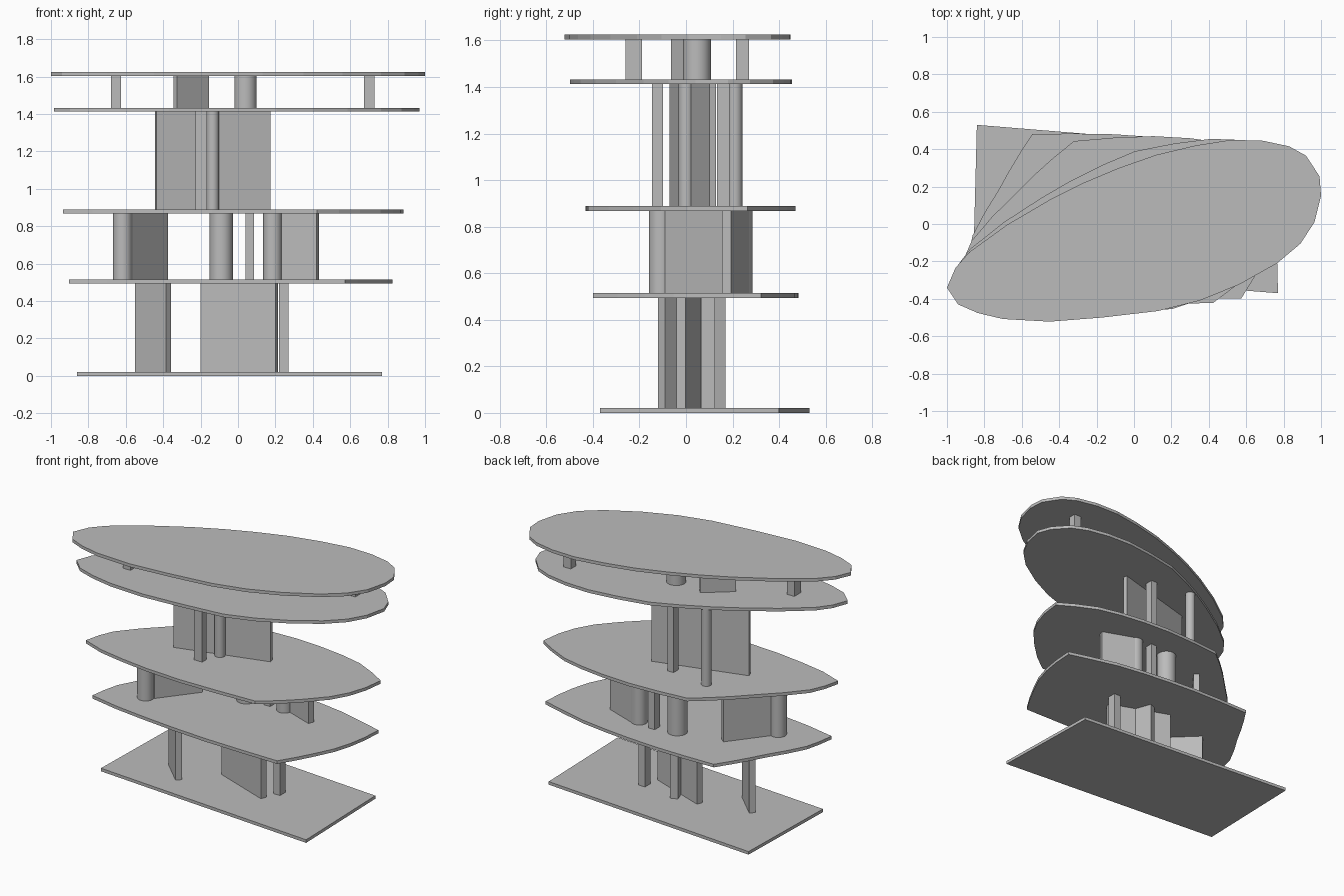
import bpy
import bmesh
import math
from mathutils import Vector

cube = bpy.data.objects.get("Cube")
if cube:
    bpy.data.objects.remove(cube, do_unlink=True)

GREY = (0.5, 0.5, 0.5, 1.0)
concrete = bpy.data.materials.new("plain_grey")
concrete.use_nodes = True
concrete.diffuse_color = GREY
concrete.node_tree.nodes["Principled BSDF"].inputs["Base Color"].default_value = GREY

THICK = 0.021
SLAB_Z = [0, 0.494, 0.868, 1.412, 1.604]      # underside of each slab


def prism(name, outline, bottom, top):
    """Extrude a counter-clockwise plan outline between two heights."""
    bm = bmesh.new()
    face = bm.faces.new([bm.verts.new((p[0], p[1], bottom)) for p in outline])
    grown = bmesh.ops.extrude_face_region(bm, geom=[face])["geom"]
    lifted = [v for v in grown if isinstance(v, bmesh.types.BMVert)]
    bmesh.ops.translate(bm, verts=lifted, vec=(0, 0, top - bottom))
    bmesh.ops.recalc_face_normals(bm, faces=bm.faces)
    mesh = bpy.data.meshes.new(name)
    bm.to_mesh(mesh)
    bm.free()
    mesh.materials.append(concrete)
    obj = bpy.data.objects.new(name, mesh)
    bpy.context.collection.objects.link(obj)
    return obj


def storey(level):
    return SLAB_Z[level] + THICK, SLAB_Z[level + 1]


def wall(name, level, start, end, thick=0.04):
    """Straight wall whose front face runs start to end, thickened to the left."""
    a, b = Vector(start), Vector(end)
    d = (b - a).normalized()
    side = Vector((-d.y, d.x)) * thick
    prism(name, [a, b, b + side, a + side], *storey(level))


def post(name, level, x, y, wide=0.055, deep=0.06):
    w, d = wide / 2, deep / 2
    prism(name, [(x - w, y - d), (x + w, y - d), (x + w, y + d), (x - w, y + d)],
          *storey(level))


def round_column(name, level, x, y, radius):
    steps = [math.tau * i / 32 for i in range(32)]
    obj = prism(name, [(x + radius * math.cos(t), y + radius * math.sin(t))
                       for t in steps], *storey(level))
    bpy.ops.object.select_all(action="DESELECT")
    obj.select_set(True)
    bpy.context.view_layer.objects.active = obj
    bpy.ops.object.shade_smooth_by_angle(angle=math.radians(35))


# Slabs: the four-cornered base plan blends evenly with height into the roof oval
corners = [(-0.86, -0.24), (0.77, -0.37), (0.75, 0.40), (-0.84, 0.53)]
oval_sides = [
    [(-1, -0.34), (-0.94, -0.43), (-0.835, -0.476), (-0.70, -0.508),
     (-0.45, -0.522), (-0.17, -0.50)],
    [(0.13, -0.465), (0.35, -0.41), (0.56, -0.325), (0.765, -0.21),
     (0.89, -0.105), (0.965, 0.01)],
    [(1, 0.15), (0.992, 0.255), (0.92, 0.365), (0.83, 0.415),
     (0.69, 0.445), (0.52, 0.45), (0.33, 0.42)],
    [(0.12, 0.37), (-0.08, 0.30), (-0.27, 0.22), (-0.45, 0.13),
     (-0.68, -0.005), (-0.88, -0.15), (-0.955, -0.235)],
]
names = ["base_slab", "first_slab", "second_slab", "third_slab", "roof_slab"]
for name, z in zip(names, SLAB_Z):
    blend = z / SLAB_Z[-1]
    outline = []
    for i, side in enumerate(oval_sides):
        a, b = Vector(corners[i]), Vector(corners[(i + 1) % 4])
        for k, p in enumerate(side):
            outline.append(a.lerp(b, k / len(side)).lerp(Vector(p), blend))
    prism(name, outline, z, z + THICK)

# Ground storey
wall("ground_side_wall", 0, (-0.55, 0.04), (-0.385, -0.12))
wall("ground_main_wall", 0, (-0.20, 0.11), (0.20, -0.04))
wall("ground_cross_wall", 0, (0.04, 0.06), (0, 0.17), 0.05)
post("ground_post", 0, 0.245, 0.095, 0.05)

# First storey
round_column("first_column_right", 1, -0.617, -0.108, 0.052)
round_column("first_column_middle", 1, -0.09, 0.22, 0.062)
round_column("first_column_left", 1, 0.185, 0.235, 0.05)
post("first_post", 1, 0.063, 0.25, 0.045, 0.055)
wall("first_right_wall", 1, (-0.565, -0.09), (-0.375, 0.155))
wall("first_left_wall", 1, (0.19, 0.24), (0.42, 0.155))

# Second storey
wall("second_main_wall", 2, (-0.435, -0.07), (0.175, 0.10), 0.03)
post("second_front_post", 2, -0.197, -0.122, 0.06, 0.046)
round_column("second_front_column", 2, -0.135, 0, 0.033)
post("second_back_post", 2, -0.015, 0.16, 0.045, 0.055)
round_column("second_back_column", 2, -0.30, 0.21, 0.032)

# Top storey
post("top_right_post", 3, -0.652, -0.225, 0.055, 0.07)
post("top_left_post", 3, 0.702, 0.243, 0.055, 0.055)
round_column("top_column", 3, 0.04, 0.047, 0.06)
wall("top_wall", 3, (-0.325, -0.065), (-0.155, 0.075), 0.03)
